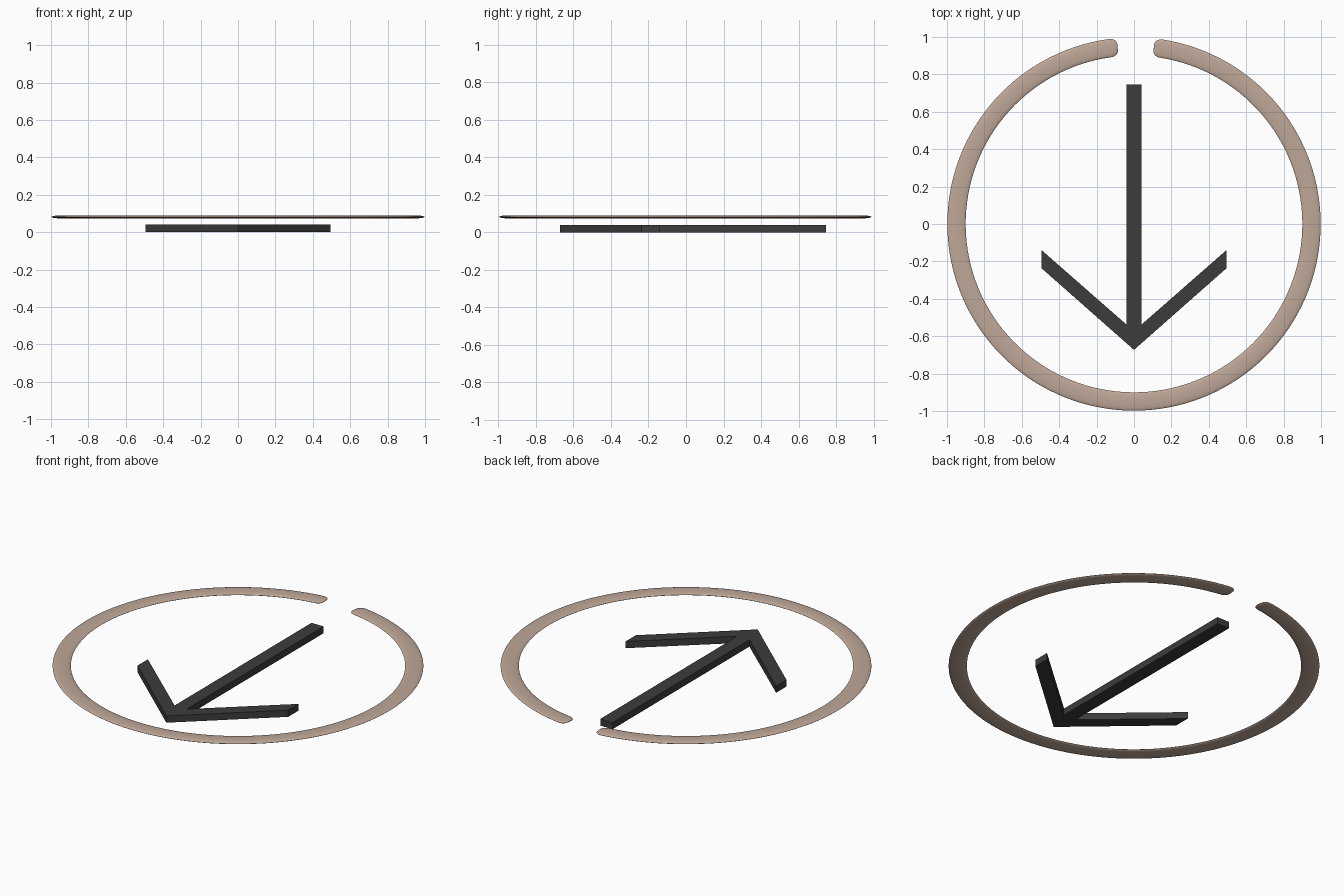
import bpy, bmesh, math

if "Cube" in bpy.data.objects:
    bpy.data.objects.remove(bpy.data.objects["Cube"])


def material(name, rgb):
    m = bpy.data.materials.new(name)
    m.diffuse_color = (*rgb, 1)
    m.use_nodes = True
    m.node_tree.nodes["Principled BSDF"].inputs["Base Color"].default_value = m.diffuse_color
    return m


def add_object(name, bm, mat):
    bmesh.ops.recalc_face_normals(bm, faces=bm.faces)
    me = bpy.data.meshes.new(name)
    bm.to_mesh(me)
    bm.free()
    me.materials.append(mat)
    ob = bpy.data.objects.new(name, me)
    bpy.context.collection.objects.link(ob)
    return ob


def prism(name, outline, z0, z1, mat):
    bm = bmesh.new()
    face = bm.faces.new([bm.verts.new((x, y, z0)) for x, y in outline])
    ext = bmesh.ops.extrude_face_region(bm, geom=[face])
    for v in ext["geom"]:
        if isinstance(v, bmesh.types.BMVert):
            v.co.z = z1
    return add_object(name, bm, mat)


beige = material("warm beige", (0.52, 0.39, 0.315))
charcoal = material("charcoal", (0.045, 0.045, 0.045))

# Arrow shaft and chevron head
prism("arrow_shaft", [(-0.04, -0.6), (0.04, -0.6), (0.04, 0.747), (-0.04, 0.747)],
      0.0, 0.04, charcoal)
prism("arrow_head", [(0, -0.673), (0.495, -0.236), (0.495, -0.139), (0, -0.573),
                     (-0.495, -0.139), (-0.495, -0.236)], 0.0, 0.04, charcoal)

# Open ring: flattened oval section swept round, with rounded ends
R, HALF_W, HALF_H, CAP, MID_Z = 0.949, 0.049, 0.008, 0.04, 0.082
SIDES = 16
start = math.radians(90 + 5.3)
end = math.radians(450 - 6.4)
length = (end - start) * R
cap_steps = [CAP * (1 - math.cos(math.pi / 2 * i / 8)) for i in range(9)]
body = [CAP + (length - 2 * CAP) * i / 128 for i in range(1, 128)]
stations = cap_steps + body + [length - d for d in reversed(cap_steps)]

bm = bmesh.new()
loops = []
for s in stations:
    d = min(s, length - s)
    round_off = math.sqrt(max(0, 1 - (1 - min(d / CAP, 1)) ** 2))
    w = HALF_W * (0.35 + 0.65 * round_off)
    h = HALF_H * (0.1 + 0.9 * round_off)
    a = start + s / R
    loop = []
    for k in range(SIDES):
        t = 2 * math.pi * k / SIDES
        r = R + w * math.cos(t)
        loop.append(bm.verts.new((r * math.cos(a), r * math.sin(a),
                                  MID_Z + h * math.sin(t))))
    loops.append(loop)
for a, b in zip(loops, loops[1:]):
    for k in range(SIDES):
        n = (k + 1) % SIDES
        bm.faces.new((a[k], a[n], b[n], b[k]))
bm.faces.new(loops[0])
bm.faces.new(loops[-1])
ring = add_object("open_ring", bm, beige)
bpy.context.view_layer.objects.active = ring
ring.select_set(True)
bpy.ops.object.shade_smooth_by_angle(angle=math.radians(50))
